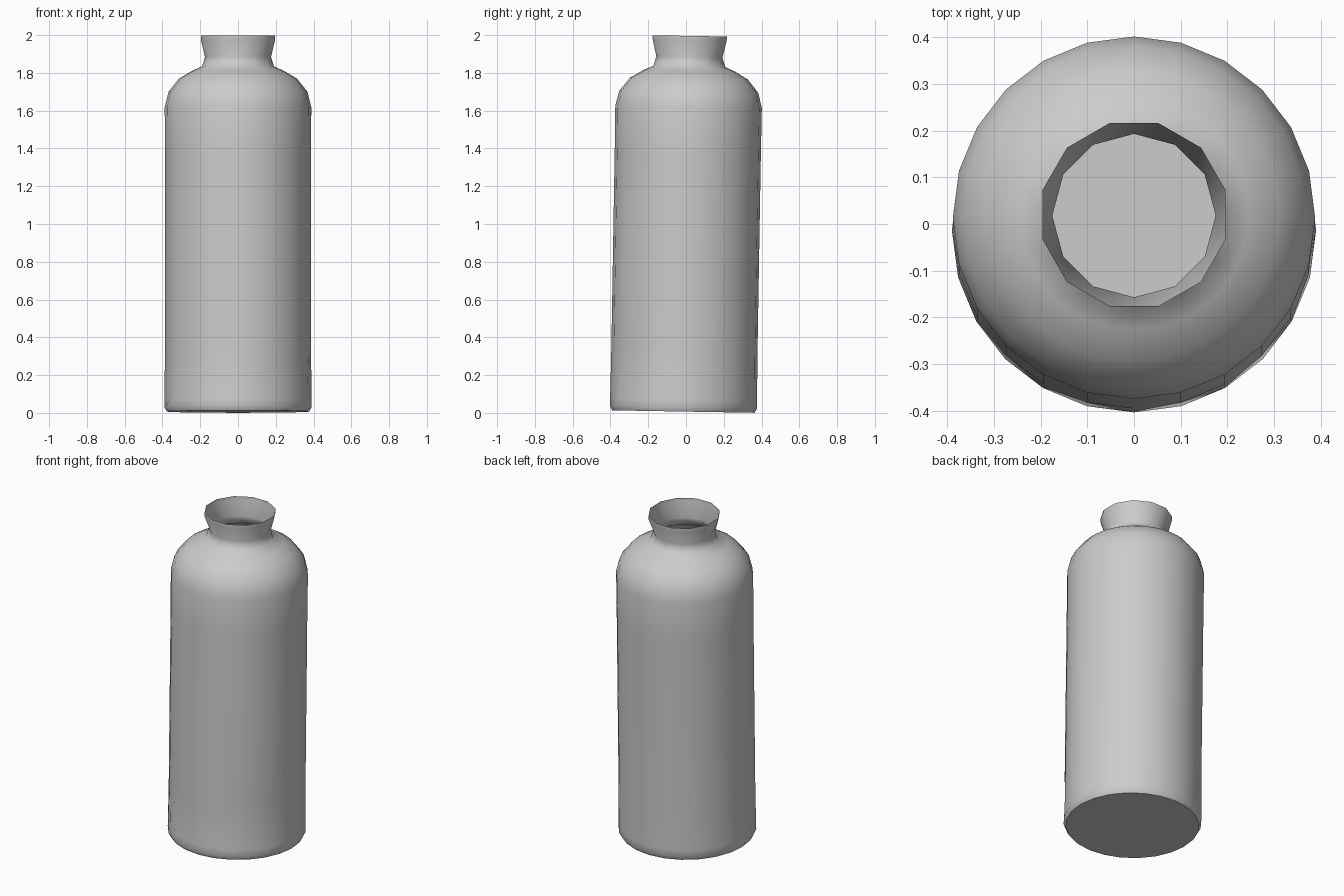
import bpy
import bmesh
import math
from mathutils import Matrix, Vector

cube = bpy.data.objects.get("Cube")
if cube:
    bpy.data.objects.remove(cube, do_unlink=True)

# Plain grey material
grey = bpy.data.materials.new("plain grey")
grey.use_nodes = True
colour = (0.6, 0.6, 0.6, 1)
grey.diffuse_color = colour
grey.node_tree.nodes["Principled BSDF"].inputs["Base Color"].default_value = colour

# Rings from base to mouth: height, radius, sides, turn in steps, pinch depth
RINGS = [
    (0.007, 0.377, 24, 0, 0),
    (0.03, 0.390, 24, 0, 0),
    (0.07, 0.389, 24, 0, 0.009),
    (0.33, 0.387, 24, 0, 0),
    (1.0, 0.387, 24, 0, 0),
    (1.4, 0.387, 24, 0, 0),
    (1.62, 0.388, 24, 0, 0),
    (1.70, 0.368, 24, 0, 0),
    (1.77, 0.312, 24, 0, 0),
    (1.81, 0.245, 24, 0, 0),
    (1.835, 0.190, 12, 0, 0),
    (1.885, 0.175, 12, 0, 0),
    (1.975, 0.203, 12, 0.5, 0),
    (1.996, 0.203, 12, 0.5, 0),
]


def add_ring(bm, z, radius, sides, turn, pinch):
    verts = []
    for i in range(sides):
        a = math.tau * (i + turn) / sides
        # Small dents low on the front half
        dent = pinch if i % 2 and math.sin(a) < 0.2 else 0
        r = radius - dent
        verts.append(bm.verts.new((r * math.cos(a), r * math.sin(a), z)))
    return verts, turn, sides


def zip_rings(bm, lower, upper):
    """Join two rings, with triangles where their sides do not line up."""
    (lo, lo_turn, n), (up, up_turn, m) = lower, upper
    i = j = 0
    while i < n or j < m:
        next_lo = (i + 1 + lo_turn) / n if i < n else math.inf
        next_up = (j + 1 + up_turn) / m if j < m else math.inf
        a, b = lo[i % n], up[j % m]
        if abs(next_lo - next_up) < 1e-6:
            bm.faces.new((a, lo[(i + 1) % n], up[(j + 1) % m], b))
            i, j = i + 1, j + 1
        elif next_lo < next_up:
            bm.faces.new((a, lo[(i + 1) % n], b))
            i += 1
        else:
            bm.faces.new((a, up[(j + 1) % m], b))
            j += 1


# Open bottle shell with a flat base
bm = bmesh.new()
rings = [add_ring(bm, *ring) for ring in RINGS]
for lower, upper in zip(rings, rings[1:]):
    zip_rings(bm, lower, upper)
bm.faces.new(list(reversed(rings[0][0])))

# Slight lean towards the back
lean = Matrix.Translation(Vector((0, -0.014, 0))) @ Matrix.Rotation(-0.017, 4, "X")
bmesh.ops.transform(bm, matrix=lean, verts=bm.verts)

mesh = bpy.data.meshes.new("bottle")
bm.to_mesh(mesh)
bm.free()
mesh.materials.append(grey)
bottle = bpy.data.objects.new("bottle", mesh)
bpy.context.collection.objects.link(bottle)

# Smooth walls, crisp base
bpy.ops.object.select_all(action="DESELECT")
bottle.select_set(True)
bpy.context.view_layer.objects.active = bottle
bpy.ops.object.shade_smooth_by_angle(angle=math.radians(55))
